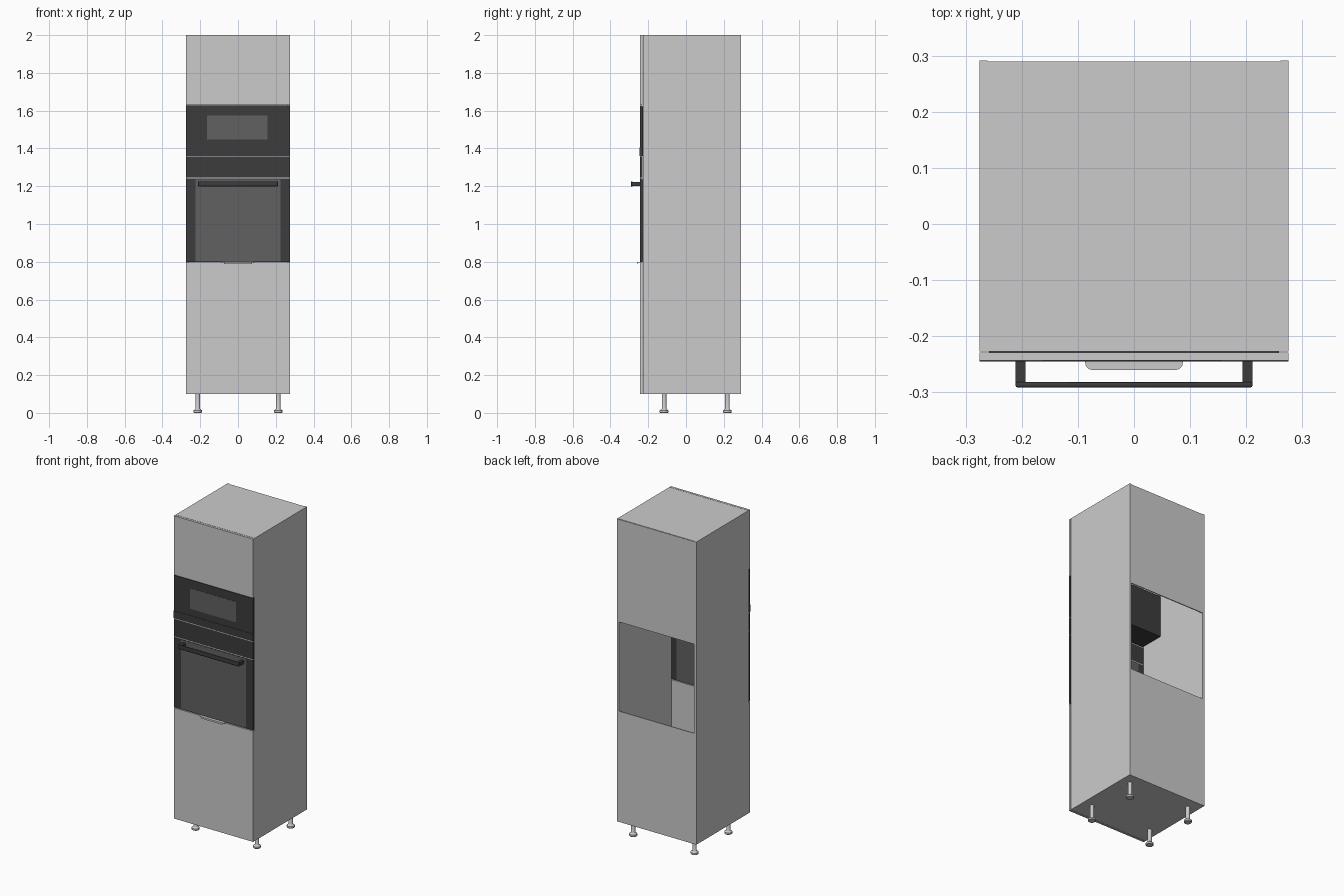
import bpy, bmesh, math

if "Cube" in bpy.data.objects:
    bpy.data.objects.remove(bpy.data.objects["Cube"])


def material(name, v):
    m = bpy.data.materials.new(name)
    m.diffuse_color = (v, v, v, 1)
    m.use_nodes = True
    m.node_tree.nodes["Principled BSDF"].inputs["Base Color"].default_value = m.diffuse_color
    return m


BLACK = material("black_enamel", 0.045)
GLASS = material("dark_glass", 0.12)


def finish(name, bm, mat=None, smooth=False):
    bmesh.ops.recalc_face_normals(bm, faces=bm.faces)
    me = bpy.data.meshes.new(name)
    bm.to_mesh(me)
    bm.free()
    ob = bpy.data.objects.new(name, me)
    bpy.context.collection.objects.link(ob)
    if mat:
        me.materials.append(mat)
    if smooth:
        bpy.ops.object.select_all(action='DESELECT')
        ob.select_set(True)
        bpy.context.view_layer.objects.active = ob
        bpy.ops.object.shade_smooth_by_angle(angle=math.radians(35))
    return ob


def box(name, x, y, z, mat=None, bevel=0):
    """Box from (min, max) ranges."""
    bm = bmesh.new()
    bmesh.ops.create_cube(bm, size=1)
    for v in bm.verts:
        v.co = [r[0] + (c + 0.5) * (r[1] - r[0]) for c, r in zip(v.co, (x, y, z))]
    if bevel:
        bmesh.ops.bevel(bm, geom=bm.edges[:], offset=bevel, segments=3,
                        profile=0.5, affect='EDGES')
    return finish(name, bm, mat, bool(bevel))


def lathe(name, profile, loc, sides=24):
    """Revolve (radius, z) points around a vertical axis."""
    bm = bmesh.new()
    rings = [[bm.verts.new((loc[0] + r * math.cos(2 * math.pi * i / sides),
                            loc[1] + r * math.sin(2 * math.pi * i / sides), z))
              for i in range(sides)] for r, z in profile]
    for a, b in zip(rings, rings[1:]):
        for i in range(sides):
            j = (i + 1) % sides
            bm.faces.new((a[i], a[j], b[j], b[i]))
    bm.faces.new(rings[0])
    bm.faces.new(rings[-1])
    return finish(name, bm, None, True)


W = 0.275              # half width
T = 0.014              # panel thickness
F0, F1 = -0.243, -0.229  # front panel depth range
BACK = 0.291
IN = W - T

# Hollow carcass: sides, top, bottom and two back panels with an open gap
for side, s in (("left", -1), ("right", 1)):
    box(side + "_side_panel", sorted((s * IN, s * W)), (-0.227, BACK), (0.1, 2.0))
box("top_panel", (-IN, IN), (-0.227, 0.287), (2.0 - T, 2.0))
box("bottom_panel", (-IN, IN), (-0.227, 0.287), (0.1, 0.1 + T))
box("lower_back_panel", (-IN, IN), (0.284, 0.29), (0.1, 0.795))
box("upper_back_panel", (-IN, IN), (0.284, 0.29), (1.355, 1.998))

# Doors
box("lower_door", (-W, W), (F0, F1), (0.1, 0.795))
box("upper_door", (-W, W), (F0, F1), (1.63, 2.0))

# Pull tab on the lower door: plate with rounded front corners and a lip
bm = bmesh.new()
hw, yf, r = 0.087, -0.26, 0.013
pts = [(hw, F1)]
pts += [(hw - r + r * math.cos(a), yf + r - r * math.sin(a))
        for a in (math.pi / 2 * i / 6 for i in range(7))]
pts += [(-x, y) for x, y in reversed(pts)]
face = bm.faces.new([bm.verts.new((x, y, 0.7955)) for x, y in pts])
ext = bmesh.ops.extrude_face_region(bm, geom=[face])
for v in ext["geom"]:
    if isinstance(v, bmesh.types.BMVert):
        v.co.z = 0.799
finish("pull_tab", bm, None, True)
box("pull_tab_lip", (-hw + r, hw - r), (yf, yf + 0.003), (0.788, 0.7965))

# Oven front: door, glass seen from both sides, control strip, trims
box("oven_door", (-W, W), (F0, F1), (0.80, 1.241), BLACK)
box("oven_glass", (-0.226, 0.226), (F0 - 0.001, F1 + 0.001), (0.802, 1.236), GLASS)
box("control_strip", (-W, W), (F0, F1), (1.245, 1.354), BLACK)
for name, z in (("lower_trim", 1.241), ("upper_trim", 1.354)):
    box(name, (-W, W), (F0 - 0.0005, F1), (z, z + 0.004))

# Oven handle
box("handle_bar", (-0.211, 0.211), (-0.291, -0.282), (1.199, 1.226), BLACK, 0.003)
for side, s in (("left", -1), ("right", 1)):
    box(side + "_handle_post", sorted((s * 0.193, s * 0.211)),
        (-0.284, F0), (1.202, 1.223), BLACK)

# Microwave: front, window, lower grip strip and body behind
box("microwave_front", (-W, W), (F0, F1), (1.358, 1.627), BLACK)
box("microwave_window", (-0.163, 0.157), (F0 - 0.001, F0 + 0.004), (1.447, 1.575), GLASS)
box("microwave_grip_strip", (-W, W), (F0 - 0.002, F0 + 0.002), (1.36, 1.405), BLACK)
box("microwave_body", (-0.258, 0.258), (F1, -0.075), (1.36, 1.622), BLACK)

# Adjustable legs
leg = [(0.02, 0), (0.023, 0.003), (0.023, 0.013), (0.013, 0.02), (0.012, 0.022),
       (0.012, 0.1)]
for row, y in (("front", -0.116), ("back", 0.219)):
    for side, s in (("left", -1), ("right", 1)):
        lathe(f"{row}_{side}_leg", leg, (s * 0.213, y))
